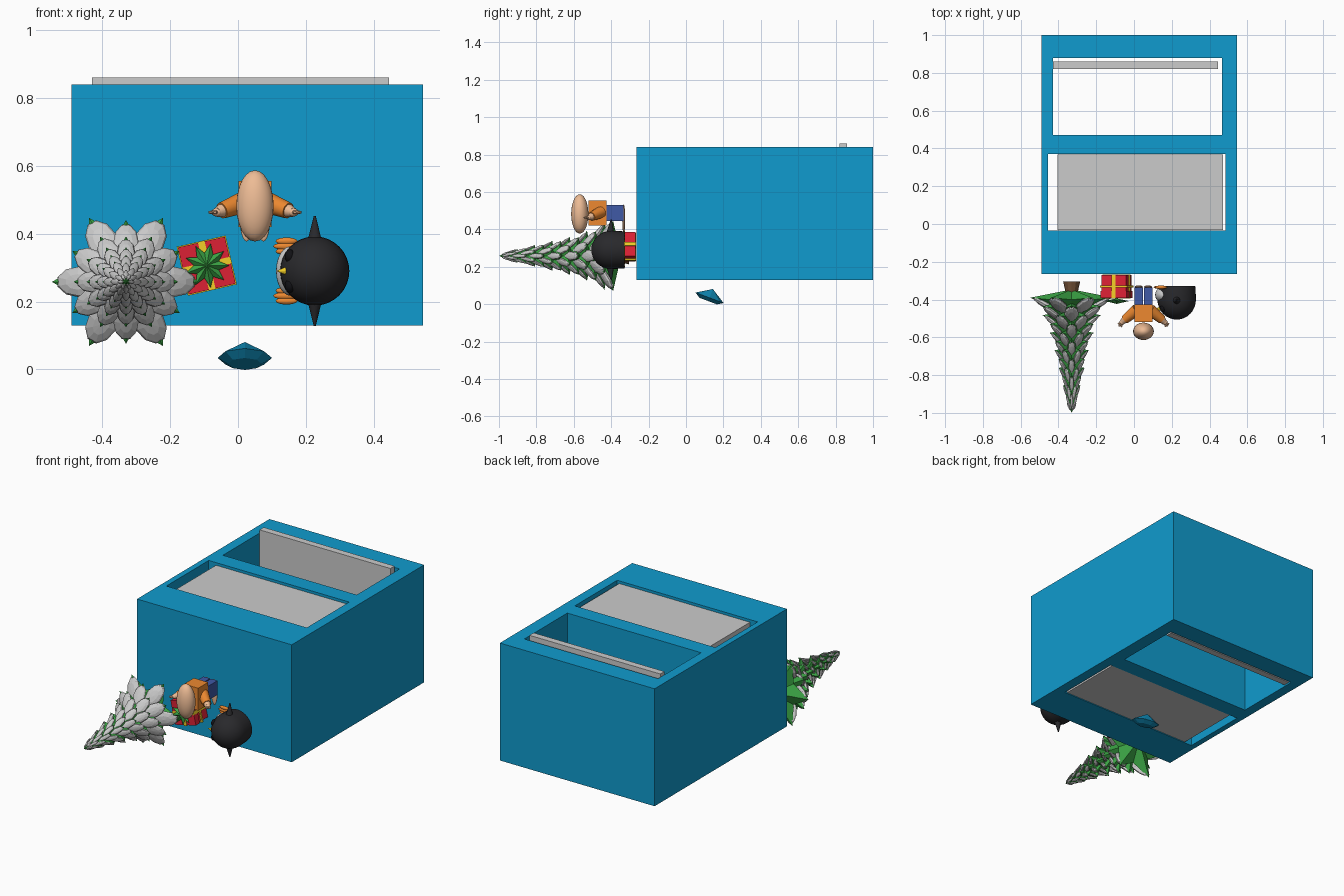
import bpy, bmesh
from math import pi, sin, cos, radians
from mathutils import Matrix, Vector

if "Cube" in bpy.data.objects:
    bpy.data.objects.remove(bpy.data.objects["Cube"])

# The small display pieces lie on their backs: local (x, y, z) -> world (x, -z, y)
LAY = Matrix.Rotation(pi / 2, 4, 'X')


def material(name, rgb):
    m = bpy.data.materials.new(name)
    m.diffuse_color = (*rgb, 1)
    m.use_nodes = True
    m.node_tree.nodes["Principled BSDF"].inputs["Base Color"].default_value = m.diffuse_color
    return m


BLUE = material("blue", (0.005, 0.33, 0.62))
NAVY = material("gem_blue", (0.005, 0.27, 0.5))
GREEN = material("green", (0.045, 0.38, 0.06))
BROWN = material("brown", (0.19, 0.09, 0.04))
RED = material("red", (0.72, 0.015, 0.035))
YELLOW = material("yellow", (0.9, 0.62, 0.02))
ORANGE = material("orange", (0.85, 0.25, 0.03))
SKIN = material("skin", (0.85, 0.5, 0.3))
JEANS = material("jeans", (0.05, 0.1, 0.38))
BLACK = material("black", (0.022, 0.022, 0.025))
DARK = material("eye_black", (0.006, 0.006, 0.008))


def finish(name, bm, mat=None, frame=LAY, smooth=False):
    bmesh.ops.recalc_face_normals(bm, faces=bm.faces)
    bm.transform(frame)
    me = bpy.data.meshes.new(name)
    bm.to_mesh(me)
    bm.free()
    ob = bpy.data.objects.new(name, me)
    bpy.context.collection.objects.link(ob)
    if mat:
        me.materials.append(mat)
    if smooth:
        bpy.ops.object.select_all(action='DESELECT')
        ob.select_set(True)
        bpy.context.view_layer.objects.active = ob
        bpy.ops.object.shade_smooth_by_angle(angle=radians(40))
    return ob


def add_box(bm, lo, hi, turn=Matrix()):
    lo, hi = Vector(lo), Vector(hi)
    bmesh.ops.create_cube(bm, size=1, matrix=turn @ Matrix.Translation((lo + hi) / 2)
                          @ Matrix.Diagonal((*(hi - lo), 1)))


def add_ball(bm, loc, radii, turn=Matrix(), u=24, v=14):
    bmesh.ops.create_uvsphere(bm, u_segments=u, v_segments=v, radius=1,
                              matrix=Matrix.Translation(loc) @ turn @ Matrix.Diagonal((*radii, 1)))


def add_cone(bm, a, b, r1, r2, seg=16):
    a, b = Vector(a), Vector(b)
    turn = (b - a).to_track_quat('Z', 'Y').to_matrix().to_4x4()
    bmesh.ops.create_cone(bm, cap_ends=True, segments=seg, radius1=r1, radius2=r2,
                          depth=(b - a).length, matrix=Matrix.Translation((a + b) / 2) @ turn)


def make(name, mat, adder, *args, smooth=False, frame=LAY, **kw):
    bm = bmesh.new()
    adder(bm, *args, **kw)
    return finish(name, bm, mat, frame, smooth)


def add_star(bm, c, tips, r, inner, z_in, low, top, phase=0):
    """Pointed star with a centre point below and an apex above."""
    c = Vector(c)
    ring = []
    for k in range(2 * tips):
        a, rad = phase + pi * k / tips, r if k % 2 == 0 else inner
        ring.append(bm.verts.new(c + Vector((rad * cos(a), rad * sin(a), z_in * (k % 2)))))
    lo = bm.verts.new(c - Vector((0, 0, low)))
    hi = bm.verts.new(c + Vector((0, 0, top)))
    for p, q in zip(ring, ring[1:] + ring[:1]):
        bm.faces.new((p, q, hi))
        bm.faces.new((q, p, lo))


# Main block with two openings cut right through
W = Matrix()
block = make("main_block", BLUE, add_box, (-0.49, -0.265, 0.13), (0.545, 1.0, 0.84), frame=W)
for lo, hi in (((-0.43, 0.47, 0), (0.465, 0.88, 1)), ((-0.455, -0.035, 0), (0.485, 0.37, 1))):
    cutter = make("opening_cutter", None, add_box, lo, hi, frame=W)
    cutter.hide_render = True
    mod = block.modifiers.new("opening", 'BOOLEAN')
    mod.object, mod.operation, mod.solver = cutter, 'DIFFERENCE', 'EXACT'
    bpy.context.view_layer.objects.active = block
    bpy.ops.object.modifier_apply(modifier=mod.name)
    bpy.data.objects.remove(cutter)

# Grey inserts in the openings
make("back_panel", None, add_box, (-0.43, 0.82, 0.14), (0.445, 0.86, 0.86), frame=W)
make("front_insert", None, add_box, (-0.405, -0.033, 0.133), (0.47, 0.368, 0.825), frame=W)

# Cut gem, tilted, with its point up
bm = bmesh.new()
rings = [[bm.verts.new((r * cos(pi * k / 4), r * sin(pi * k / 4), z)) for k in range(8)]
         for r, z in ((0.05, -0.019), (0.08, 0))]
apex = bm.verts.new((0, 0, 0.05))
bm.faces.new(rings[0])
for k in range(8):
    n = (k + 1) % 8
    bm.faces.new((rings[0][k], rings[0][n], rings[1][n], rings[1][k]))
    bm.faces.new((rings[1][k], rings[1][n], apex))
finish("gem", bm, NAVY, Matrix.Translation((0.02, 0.126, 0.034)) @ Matrix.Rotation(radians(-20.5), 4, 'X'))

# Snowy tree: stacked six-pointed stars with a grey petal on every arm
TX, TY = -0.33, 0.258
ENV = [(0.39, 0.218), (0.45, 0.172), (0.5, 0.145), (0.6, 0.108), (0.8, 0.06), (0.97, 0.02)]


def envelope(z):
    for (z0, r0), (z1, r1) in zip(ENV, ENV[1:]):
        if z <= z1:
            return r0 + (r1 - r0) * (z - z0) / (z1 - z0)
    return ENV[-1][1]


make("tree_trunk", BROWN, add_cone, (TX, TY, 0.305), (TX, TY, 0.37), 0.045, 0.03, seg=12)
leaves, snow = bmesh.new(), bmesh.new()
for i in range(13):
    z = 0.39 + 0.0465 * i
    r, h, phase = envelope(z), min(0.11, 1.0 - z), (i % 2) * pi / 6
    add_star(leaves, (TX, TY, z), 6, r, 0.58 * r, 0.1 * h, 0.2 * r, h, phase)
    for k in range(6):
        a = phase + k * pi / 3
        out = Vector((cos(a), sin(a), 0))
        tip, root = out * r * 0.94, out * r * 0.3 + Vector((0, 0, h * 0.72))
        along = (root - tip).normalized()
        side = Vector((-sin(a), cos(a), 0))
        turn = Matrix((along, side, along.cross(side))).transposed().to_4x4()
        add_ball(snow, Vector((TX, TY, z)) + (tip + root) / 2,
                 ((root - tip).length / 2, 0.21 * r, 0.07 * r + 0.003), turn, u=10, v=6)
finish("tree_leaves", leaves, GREEN)
finish("tree_snow", snow)

# Gift box with ribbons and a bow
turn = Matrix.Translation((-0.092, 0.306, 0)) @ Matrix.Rotation(radians(13), 4, 'Z')
bm = bmesh.new()
add_box(bm, (-0.066, -0.066, 0.27), (0.066, 0.066, 0.36), turn)
add_box(bm, (-0.071, -0.071, 0.355), (0.071, 0.071, 0.392), turn)
finish("gift_box", bm, RED)
bm = bmesh.new()
add_box(bm, (-0.01, -0.074, 0.268), (0.01, 0.074, 0.395), turn)
add_box(bm, (-0.074, -0.01, 0.268), (0.074, 0.01, 0.395), turn)
add_box(bm, (-0.074, -0.074, 0.325), (0.074, 0.074, 0.337), turn)
finish("gift_ribbon", bm, YELLOW)
make("gift_bow", GREEN, add_star, (-0.092, 0.306, 0.408), 9, 0.066, 0.038, -0.006, 0.014, 0.015)

# Small human figure with raised arms
CX, CY = 0.05, 0.485
make("figure_head", SKIN, add_ball, (CX, 0.482, 0.568), (0.055, 0.105, 0.046), smooth=True)
make("figure_torso", ORANGE, add_box, (0.002, 0.42, 0.425), (0.098, 0.555, 0.52))
legs, shoes, sleeves, hands = [bmesh.new() for _ in range(4)]
for s in (-1, 1):
    x = CX + s * 0.025
    add_box(legs, (x - 0.022, 0.445, 0.335), (x + 0.022, 0.53, 0.43))
    add_ball(shoes, (x, 0.455, 0.333), (0.021, 0.078, 0.008))
    elbow, wrist = Vector((CX + s * 0.098, 0.468, 0.506)), Vector((CX + s * 0.112, 0.463, 0.52))
    add_cone(sleeves, (CX + s * 0.035, 0.492, 0.455), elbow, 0.032, 0.024)
    add_cone(hands, elbow, wrist, 0.02, 0.014)
    add_ball(hands, wrist, (0.016, 0.013, 0.014), u=12, v=8)
    for dx, dz in ((0.024, 0.01), (0.018, 0.022), (0.006, 0.026)):
        add_cone(hands, wrist, wrist + Vector((s * dx, 0, dz)), 0.007, 0.004, 8)
finish("figure_legs", legs, JEANS)
finish("figure_shoes", shoes, SKIN, smooth=True)
finish("figure_sleeves", sleeves, ORANGE, smooth=True)
finish("figure_hands", hands, SKIN, smooth=True)

# Round black bird facing the figure
BX, BY = 0.226, 0.29
bm = bmesh.new()
profile = [(0.0, 0.328), (0.098, 0.328), (0.1, 0.345), (0.102, 0.4)]
profile += [(0.102 * cos(a), 0.4 + 0.106 * sin(a)) for a in [pi / 16 * k for k in range(1, 9)]]
pts = [bm.verts.new((r, 0, z)) for r, z in profile]
edges = [bm.edges.new(pair) for pair in zip(pts, pts[1:])]
bmesh.ops.spin(bm, geom=pts + edges, cent=(0, 0, 0), axis=(0, 0, 1), angle=2 * pi, steps=32)
bmesh.ops.remove_doubles(bm, verts=bm.verts, dist=1e-4)
bm.transform(Matrix.Translation((BX, BY, 0)))
finish("bird_body", bm, BLACK, smooth=True)
make("bird_belly", None, add_ball, (0.155, BY, 0.375), (0.043, 0.073, 0.043), smooth=True)
make("bird_beak", YELLOW, add_cone, (0.145, BY, 0.447), (0.113, BY, 0.45), 0.014, 0.0, seg=12)
wings, eyes, feet = [bmesh.new() for _ in range(3)]
for s in (-1, 1):
    add_cone(wings, (BX, BY + s * 0.085, 0.405), (BX, BY + s * 0.162, 0.4), 0.022, 0.003)
    add_ball(eyes, (0.153, BY + s * 0.043, 0.447), (0.015, 0.021, 0.02), u=16, v=10)
    for dy in (-0.015, 0, 0.015):
        add_ball(feet, (0.143, BY + s * 0.073 + dy, 0.335),
                 (0.04 - abs(dy) * 0.5, 0.011, 0.009), u=12, v=8)
finish("bird_wings", wings, BLACK, smooth=True)
finish("bird_eyes", eyes, DARK, smooth=True)
finish("bird_feet", feet, ORANGE, smooth=True)
